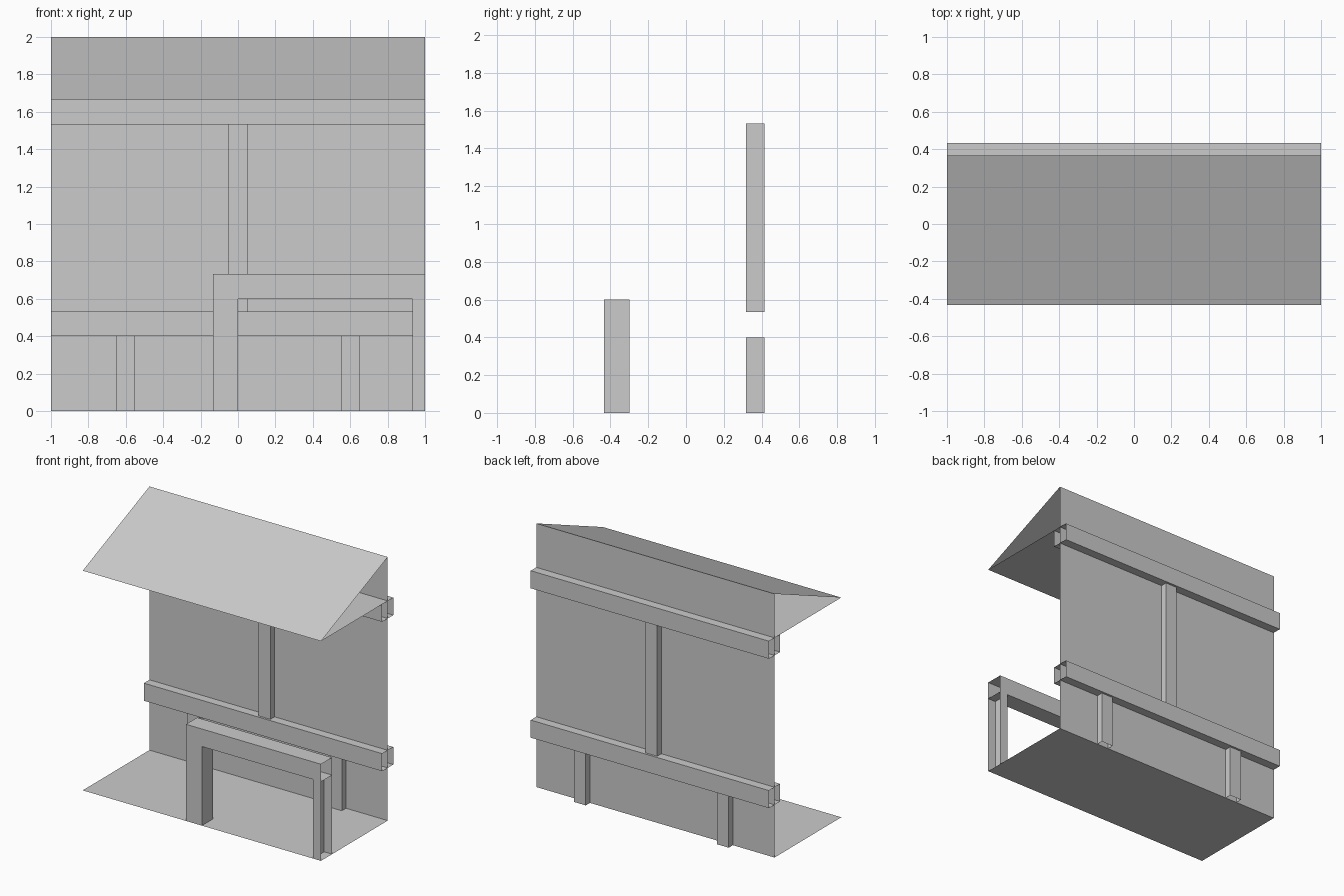
import bpy
from mathutils import Vector

if "Cube" in bpy.data.objects:
    bpy.data.objects.remove(bpy.data.objects["Cube"])

T = 2 / 15            # beam thickness
WALL_Y = 0.3667       # plane of the back wall
FRONT_Y = -0.4333     # front edge of floor and roof


def sheet(name, points, sweep, closed=False):
    """Sweep a profile into a strip of flat quads, leaving the ends open."""
    pts = [Vector(p) for p in points]
    n = len(pts)
    verts = pts + [p + Vector(sweep) for p in pts]
    faces = [(i, (i + 1) % n, (i + 1) % n + n, i + n)
             for i in range(n if closed else n - 1)]
    mesh = bpy.data.meshes.new(name)
    mesh.from_pydata(verts, [], faces)
    obj = bpy.data.objects.new(name, mesh)
    bpy.context.collection.objects.link(obj)
    return obj


def beam(name, x0, x1, y0, z0):
    """Open-ended horizontal square beam."""
    y1, z1 = y0 + T, z0 + T
    return sheet(name, [(x0, y0, z0), (x0, y1, z0), (x0, y1, z1), (x0, y0, z1)],
                 (x1 - x0, 0, 0), True)


def post(name, x0, y0, z0, z1, w):
    """Open-ended upright square post."""
    x1, y1 = x0 + w, y0 + w
    return sheet(name, [(x0, y0, z0), (x1, y0, z0), (x1, y1, z0), (x0, y1, z0)],
                 (0, 0, z1 - z0), True)


# Back wall, floor, and hollow sloping roof with flat underside
sheet("back_wall", [(-1, WALL_Y, 2), (-1, WALL_Y, 0)], (2, 0, 0))
sheet("floor", [(-1, WALL_Y, 0), (-1, FRONT_Y, 0)], (2, 0, 0))
sheet("roof", [(-1, WALL_Y, 2), (-1, FRONT_Y, 5 / 3), (-1, WALL_Y, 5 / 3)], (2, 0, 0))

# Horizontal beams straddling the wall
beam("lower_beam", -1, 1, WALL_Y - T / 2, 0.4)
beam("upper_beam", -1, 1, WALL_Y - T / 2, 1.5333)

# Slim wall posts
for i, (x, z0, z1) in enumerate([(-0.6, 0, 0.4), (0.6, 0, 0.4), (0, 0.5333, 1.5333)]):
    post(f"wall_post_{i + 1}", x - 0.05, WALL_Y - 0.05, z0, z1, 0.1)

# Front railing: rail, full left post, half right post cut at the model's edge
beam("railing_top", -T, 1, FRONT_Y, 0.6)
post("railing_left_post", -T, FRONT_Y, 0, 0.6, T)
xh, yb = 1 - T / 2, FRONT_Y + T
sheet("railing_right_half_post",
      [(1, yb, 0), (xh, yb, 0), (xh, FRONT_Y, 0), (1, FRONT_Y, 0)], (0, 0, 0.6))
